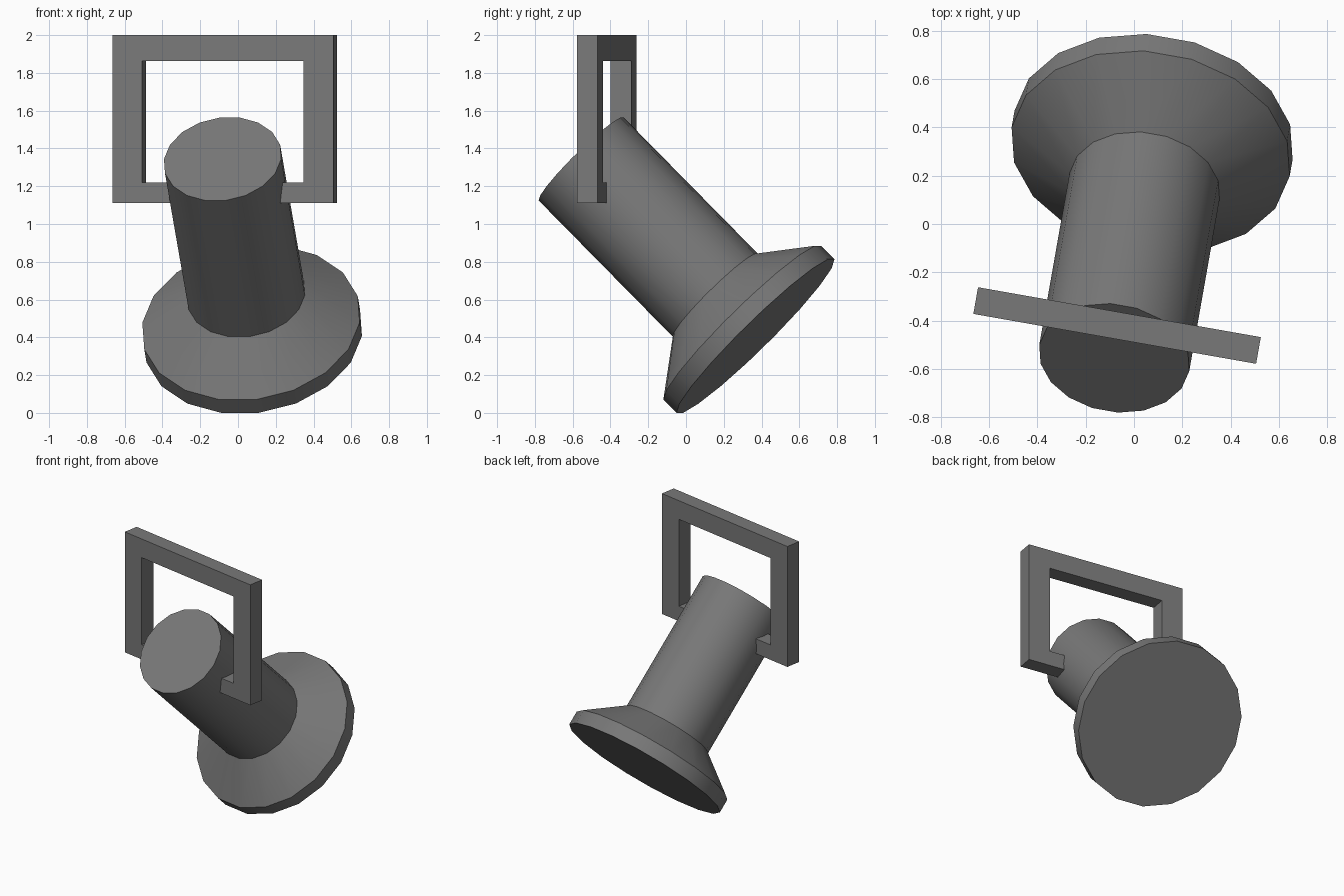
import bpy, bmesh, math
from mathutils import Matrix, Vector

cube = bpy.data.objects.get("Cube")
if cube:
    bpy.data.objects.remove(cube, do_unlink=True)

GREY = (0.19, 0.19, 0.19, 1)
mat = bpy.data.materials.new("dark grey")
mat.use_nodes = True
mat.diffuse_color = GREY
mat.node_tree.nodes["Principled BSDF"].inputs["Base Color"].default_value = GREY

TURN = math.radians(10)   # the whole fixture is turned slightly to one side
TILT = math.radians(45)   # the lamp points upward


def add_object(name, bm, matrix):
    bmesh.ops.recalc_face_normals(bm, faces=bm.faces)
    mesh = bpy.data.meshes.new(name)
    bm.to_mesh(mesh)
    bm.free()
    mesh.materials.append(mat)
    obj = bpy.data.objects.new(name, mesh)
    bpy.context.collection.objects.link(obj)
    obj.matrix_world = matrix
    return obj


def skin(bm, loops, closed=False):
    """Join successive vertex loops with quads."""
    pairs = list(zip(loops, loops[1:]))
    if closed:
        pairs.append((loops[-1], loops[0]))
    for a, b in pairs:
        n = len(a)
        for i in range(n):
            j = (i + 1) % n
            bm.faces.new((a[i], a[j], b[j], b[i]))


# Lamp body: wide rim, flared collar and long barrel, turned from one profile
SIDES = 18
profile = [(0.584, 0), (0.584, 0.1), (0.315, 0.305), (0.315, 1.325)]  # radius, distance
bm = bmesh.new()
rings = []
for r, h in profile:
    angles = [2 * math.pi * i / SIDES for i in range(SIDES)]
    rings.append([bm.verts.new((r * math.cos(a), r * math.sin(a), h)) for a in angles])
skin(bm, rings)
bm.faces.new(rings[0])
bm.faces.new(rings[-1])

side = Vector((math.cos(TURN), -math.sin(TURN), 0))
axis = Vector((-math.sin(TURN) * math.cos(TILT), -math.cos(TURN) * math.cos(TILT), math.sin(TILT)))
rot = Matrix((side, axis.cross(side), axis)).transposed().to_4x4()
body = add_object("lamp_body", bm, Matrix.Translation((0.081, 0.368, 0.407)) @ rot)

bpy.ops.object.select_all(action='DESELECT')
body.select_set(True)
bpy.context.view_layer.objects.active = body
bpy.ops.object.shade_smooth_by_angle(angle=math.radians(30))

# Mounting frame: rectangular loop whose bottom bar passes through the barrel
HALF_W, HALF_T, BAR = 0.594, 0.056, 0.16
outer = (HALF_W, 1.11, 2.0)
inner = (HALF_W - BAR, 1.22, 1.862)
bm = bmesh.new()
loops = []
for (w, low, high), y in ((outer, -HALF_T), (inner, -HALF_T), (inner, HALF_T), (outer, HALF_T)):
    corners = ((-w, low), (w, low), (w, high), (-w, high))
    loops.append([bm.verts.new((x, y, z)) for x, z in corners])
skin(bm, loops, closed=True)
add_object("mounting_frame", bm,
           Matrix.Translation((-0.07, -0.42, 0)) @ Matrix.Rotation(-TURN, 4, 'Z'))
